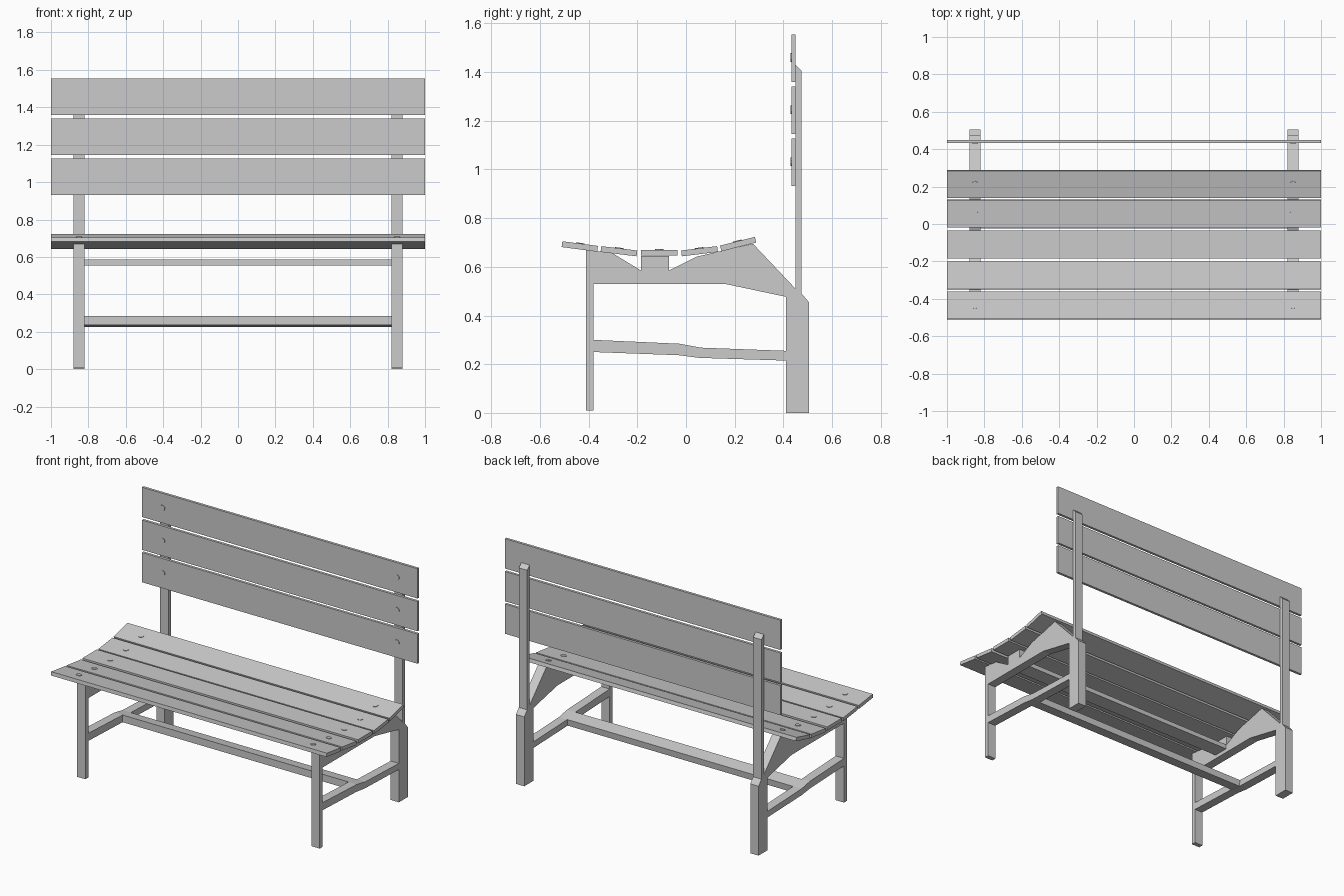
import bpy, bmesh, math
from mathutils import Matrix, Vector

if "Cube" in bpy.data.objects:
    bpy.data.objects.remove(bpy.data.objects["Cube"])


def finish(name, bm):
    bmesh.ops.recalc_face_normals(bm, faces=bm.faces)
    me = bpy.data.meshes.new(name)
    bm.to_mesh(me)
    bm.free()
    ob = bpy.data.objects.new(name, me)
    bpy.context.collection.objects.link(ob)
    return ob


def extrude_profile(name, pts, x0, x1):
    """Extrude a (y, z) outline along x."""
    bm = bmesh.new()
    face = bm.faces.new([bm.verts.new((x0, y, z)) for y, z in pts])
    ext = bmesh.ops.extrude_face_region(bm, geom=[face])
    verts = [g for g in ext["geom"] if isinstance(g, bmesh.types.BMVert)]
    bmesh.ops.translate(bm, verts=verts, vec=(x1 - x0, 0, 0))
    return finish(name, bm)


def bolt(name, x, y, z, normal):
    """Flat bolt head that just breaks the plank surface."""
    bm = bmesh.new()
    rot = Vector((0, 0, 1)).rotation_difference(normal).to_matrix().to_4x4()
    bmesh.ops.create_cone(bm, cap_ends=True, segments=10, radius1=0.018,
                          radius2=0.018, depth=0.006,
                          matrix=Matrix.Translation((x, y, z)) @ rot)
    return finish(name, bm)


# Outlines of one end frame, in (y, z)
frame = {
    "front_leg": [(-.41, .01), (-.38, .01), (-.38, .667), (-.41, .67)],
    "back_post": [(.41, 0), (.505, 0), (.505, .455), (.475, .49),
                  (.475, 1.405), (.45, 1.43), (.45, .51), (.41, .477)],
    "seat_support": [(-.38, .53), (.16, .53), (.41, .477), (.45, .51),
                     (.275, .695), (.045, .642), (-.07, .585), (-.07, .645),
                     (-.185, .645), (-.185, .585), (-.30, .655), (-.38, .667)],
    "side_rail": [(-.38, .25), (-.03, .237), (.055, .226), (.41, .215),
                  (.41, .255), (.06, .268), (-.025, .284), (-.38, .30)],
}
for side, x0, x1 in (("left", -.88, -.82), ("right", .82, .88)):
    for part, pts in frame.items():
        extrude_profile(f"{part}_{side}", pts, x0, x1)

# Long members joining the two frames
extrude_profile("lower_stretcher",
                [(-.025, .237), (.055, .226), (.06, .268), (-.025, .284)], -.82, .82)
extrude_profile("seat_stretcher",
                [(-.18, .555), (-.075, .555), (-.075, .585), (-.18, .585)], -.82, .82)

# Seat slats: top edge from (y, z) to (y, z), following the curved seat
slats = [((-.508, .705), (-.362, .686)), ((-.348, .685), (-.200, .667)),
         ((-.185, .670), (-.035, .670)), ((-.020, .667), (.128, .685)),
         ((.140, .687), (.283, .723))]
T = .024
for i, (a, b) in enumerate(slats, 1):
    dy, dz = b[0] - a[0], b[1] - a[1]
    n = Vector((0, -dz, dy)).normalized()
    under = [(p[0] - n.y * T, p[1] - n.z * T) for p in (b, a)]
    extrude_profile(f"seat_slat_{i}", [a, b] + under, -1, 1)
    for x in (-.85, .85):
        bolt(f"seat_bolt_{i}", x, (a[0] + b[0]) / 2, (a[1] + b[1]) / 2, n)

# Backrest boards
for i, z in enumerate((.932, 1.145, 1.36), 1):
    extrude_profile(f"back_board_{i}",
                    [(.433, z), (.45, z), (.45, z + .195), (.433, z + .195)], -1, 1)
    for x in (-.85, .85):
        bolt(f"back_bolt_{i}", x, .433, z + .1, Vector((0, -1, 0)))
